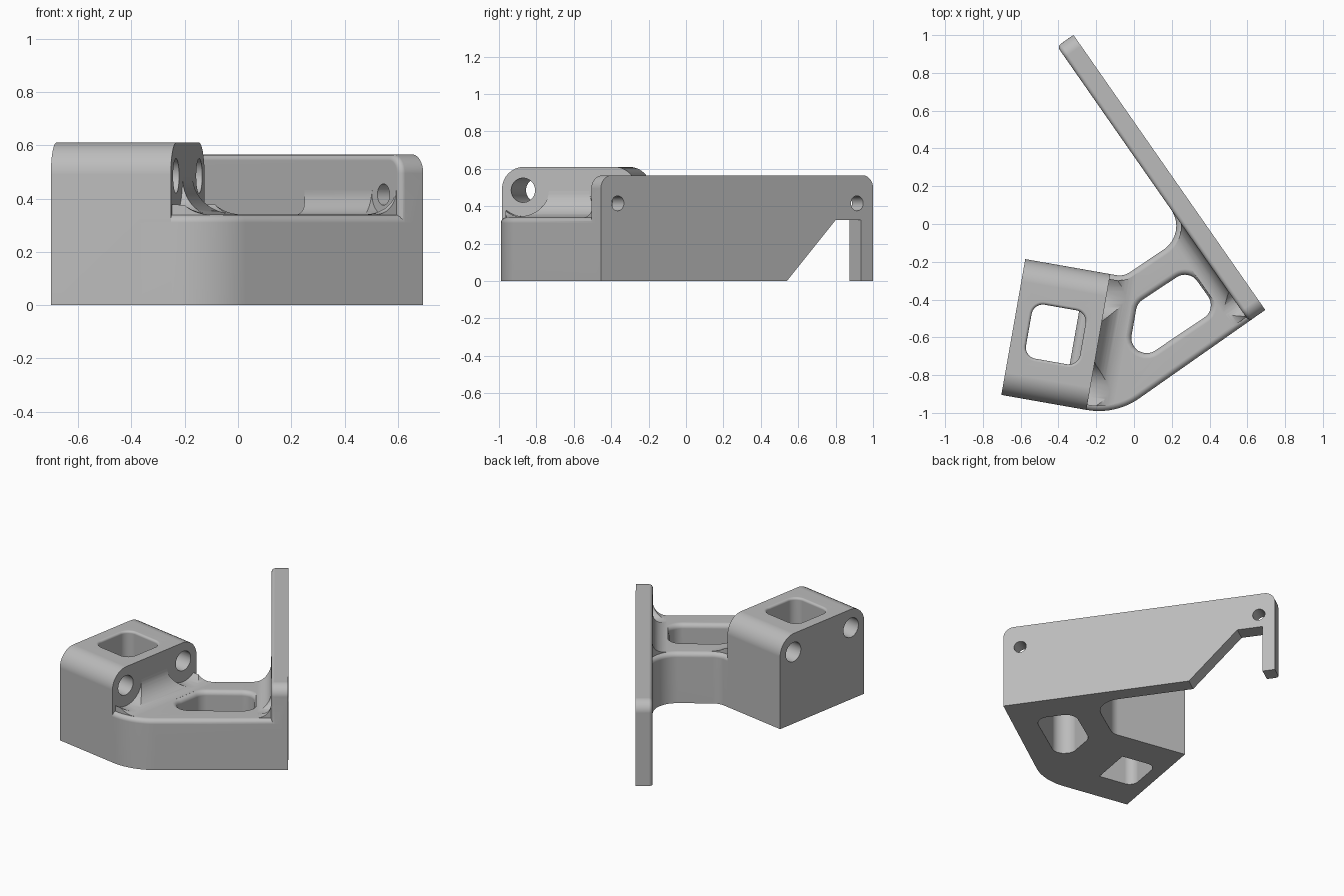
import bpy, bmesh, math
from mathutils import Vector

cube = bpy.data.objects.get("Cube")
if cube:
    bpy.data.objects.remove(cube, do_unlink=True)

Z = Vector((0, 0, 1))
# Block frame: X across, Y along, C its centre
tilt = math.radians(-10)
X = Vector((math.cos(tilt), math.sin(tilt), 0))
Y = Z.cross(X)
C = Vector((-0.414, -0.585, 0))
HALF_W, HALF_L, BLOCK_H = 0.2285, 0.365, 0.61
# Plate frame: D along, N inward from the outer face, O its front outer corner
D = Vector((-0.572, 0.82, 0)).normalized()
N = Z.cross(D)
O = Vector((0.695, -0.455, 0))
LENGTH, THICK, PLATE_H = 1.775, 0.105, 0.565
ARM_H = 0.34
ORIGIN = Vector((0, 0, 0))
AX, AY = Vector((1, 0, 0)), Vector((0, 1, 0))


def loc(a, b):
    return C + X * a + Y * b


def rounded(corners, steps=10):
    """Outline from (x, y) or (x, y, radius) corners."""
    out = []
    for i, c in enumerate(corners):
        p = Vector(c[:2])
        if len(c) < 3:
            out.append(p)
            continue
        u = (Vector(corners[i - 1][:2]) - p).normalized()
        v = (Vector(corners[(i + 1) % len(corners)][:2]) - p).normalized()
        half, r = u.angle(v) / 2, c[2]
        t = r / math.tan(half)
        mid = p + (u + v).normalized() * (r / math.sin(half))
        a, b = p + u * t - mid, p + v * t - mid
        out += [mid + a.lerp(b, k / steps).normalized() * r for k in range(steps + 1)]
    return out


def circle(x, y, r, n=40):
    return [Vector((x + r * math.cos(math.tau * k / n), y + r * math.sin(math.tau * k / n)))
            for k in range(n)]


def inset(pts, e):
    """Move a counter-clockwise outline inwards."""
    out = []
    for i, p in enumerate(pts):
        u = (p - pts[i - 1]).normalized()
        v = (pts[(i + 1) % len(pts)] - p).normalized()
        n = Vector((-u.y - v.y, u.x + v.x)).normalized()
        out.append(p + n * e / max(0.3, n.dot(Vector((-u.y, u.x)))))
    return out


def prism(name, pts, depth, origin=ORIGIN, u=AX, v=AY):
    bm = bmesh.new()
    face = bm.faces.new([bm.verts.new(origin + u * p[0] + v * p[1]) for p in pts])
    ext = bmesh.ops.extrude_face_region(bm, geom=[face], use_keep_orig=True)
    new = [g for g in ext["geom"] if isinstance(g, bmesh.types.BMVert)]
    bmesh.ops.translate(bm, verts=new, vec=u.cross(v) * depth)
    bmesh.ops.recalc_face_normals(bm, faces=bm.faces)
    mesh = bpy.data.meshes.new(name)
    bm.to_mesh(mesh)
    bm.free()
    obj = bpy.data.objects.new(name, mesh)
    bpy.context.collection.objects.link(obj)
    return obj


def combine(obj, other, operation, keep=False):
    mod = obj.modifiers.new("combine", 'BOOLEAN')
    mod.operation, mod.solver, mod.object = operation, 'EXACT', other
    bpy.context.view_layer.update()
    dg = bpy.context.evaluated_depsgraph_get()
    mesh = bpy.data.meshes.new_from_object(obj.evaluated_get(dg))
    obj.modifiers.clear()
    obj.data = mesh
    if not keep:
        bpy.data.objects.remove(other, do_unlink=True)


def round_edges(obj, offset, rule):
    """Round the sharp edges whose two end points satisfy the rule."""
    bm = bmesh.new()
    bm.from_mesh(obj.data)
    bm.normal_update()
    edges = [e for e in bm.edges if len(e.link_faces) == 2
             and e.link_faces[0].normal.dot(e.link_faces[1].normal) < 0.5
             and rule(e.verts[0].co, e.verts[1].co)]
    bmesh.ops.bevel(bm, geom=edges, offset=offset, segments=4, profile=0.5,
                    affect='EDGES', clamp_overlap=False)
    bm.to_mesh(obj.data)
    bm.free()


def web(name, origin, u, r, depth):
    """Concave strip rising from the arm top onto a wall."""
    arc = [(r - r * math.sin(t), ARM_H + r - r * math.cos(t))
           for t in (math.pi / 2 * k / 12 for k in range(13))]
    low = ARM_H - 0.03
    return prism(name, [(-0.06, low), (r, low)] + arc + [(-0.06, ARM_H + r)],
                 depth, origin, u, Z)


# Clamp block with rounded top and square window
block = prism("block", rounded([(-HALF_L, 0), (HALF_L, 0), (HALF_L, BLOCK_H, 0.12),
                                (-HALF_L, BLOCK_H, 0.12)]),
              2 * HALF_W, loc(-HALF_W, 0), Y, Z)
w = 0.145
combine(block, prism("window", rounded([(-w, -w, 0.06), (w, -w, 0.06), (w, w, 0.06), (-w, w, 0.06)]),
                     1, C - Z * 0.2, X, Y), 'DIFFERENCE')
round_edges(block, 0.015, lambda p, q: min(p.z, q.z) > BLOCK_H - 0.001
            and abs((p - C).dot(X)) < 0.16 and abs((q - C).dot(X)) < 0.16)

# Arm between block and plate, with a rounded slot
root = O + N * THICK + D * 0.72
footprint = rounded([
    loc(0.1, -HALF_L)[:2],
    (*loc(0.385, -HALF_L)[:2], 0.37),
    (O + N * 0.045)[:2],
    (root - N * 0.06)[:2],
    root[:2],
    (*(root - D * 0.153)[:2], 0.15),
    (*loc(0.3, HALF_L)[:2], 0.1),
    loc(0.1, HALF_L)[:2]])
arm = prism("arm", footprint, ARM_H)
slot = rounded([(0.017, -0.42, 0.08), (-0.045, -0.775, 0.08), (0.44, -0.45, 0.08), (0.29, -0.239, 0.08)])
combine(arm, prism("slot", slot, 1, ORIGIN - Z * 0.2), 'DIFFERENCE')
round_edges(arm, 0.03, lambda p, q: min(p.z, q.z) > ARM_H - 0.001)

# Webs, trimmed to the arm and relieved around the bolt holes
clip = prism("clip", inset(footprint, 0.026), 1)
block_web = web("block_web", loc(HALF_W, 0.5), X, 0.14, 1)
plate_web = web("plate_web", O + N * THICK, N, 0.092, 0.8)
combine(block_web, clip, 'INTERSECT', keep=True)
combine(plate_web, clip, 'INTERSECT')
for side in (-0.25, 0.25):
    combine(block_web, prism("relief", circle(side, 0.485, 0.14), 0.4, loc(HALF_W, 0), Y, Z), 'DIFFERENCE')
combine(plate_web, prism("relief", circle(0.11, 0.415, 0.075), 0.295, O + N * 0.4, D, Z), 'DIFFERENCE')

# Mounting plate with hooked far end
plate = prism("plate", rounded([(0, 0), (1.213, 0), (1.53, 0.325), (1.695, 0.325), (1.695, 0),
                                (LENGTH, 0), (LENGTH, PLATE_H, 0.07), (0, PLATE_H, 0.07)]),
              THICK, O + N * THICK, D, Z)
round_edges(plate, 0.022, lambda p, q: max(p.z, q.z) > 0.45
            and min((p - O).dot(N), (q - O).dot(N)) > THICK - 0.001)

# Join the parts and drill the bolt holes
bracket = block
bracket.name = "bracket"
for part in (arm, block_web, plate, plate_web):
    combine(bracket, part, 'UNION')
for side in (-0.25, 0.25):
    combine(bracket, prism("drill", circle(side, 0.485, 0.065), 0.55, loc(-0.28, 0), Y, Z), 'DIFFERENCE')
for s in (0.11, 1.67):
    combine(bracket, prism("drill", circle(s, 0.415, 0.04), 0.3, O + N * 0.2, D, Z), 'DIFFERENCE')

# Plain grey finish
grey = bpy.data.materials.new("plain grey")
grey.use_nodes = True
colour = (0.5, 0.5, 0.5, 1)
grey.diffuse_color = colour
grey.node_tree.nodes["Principled BSDF"].inputs["Base Color"].default_value = colour
bracket.data.materials.clear()
bracket.data.materials.append(grey)
for poly in bracket.data.polygons:
    poly.material_index = 0

bpy.ops.object.select_all(action='DESELECT')
bracket.select_set(True)
bpy.context.view_layer.objects.active = bracket
bpy.ops.object.shade_smooth_by_angle(angle=math.radians(30))
bracket.modifiers.new("even_shading", 'WEIGHTED_NORMAL').keep_sharp = True
